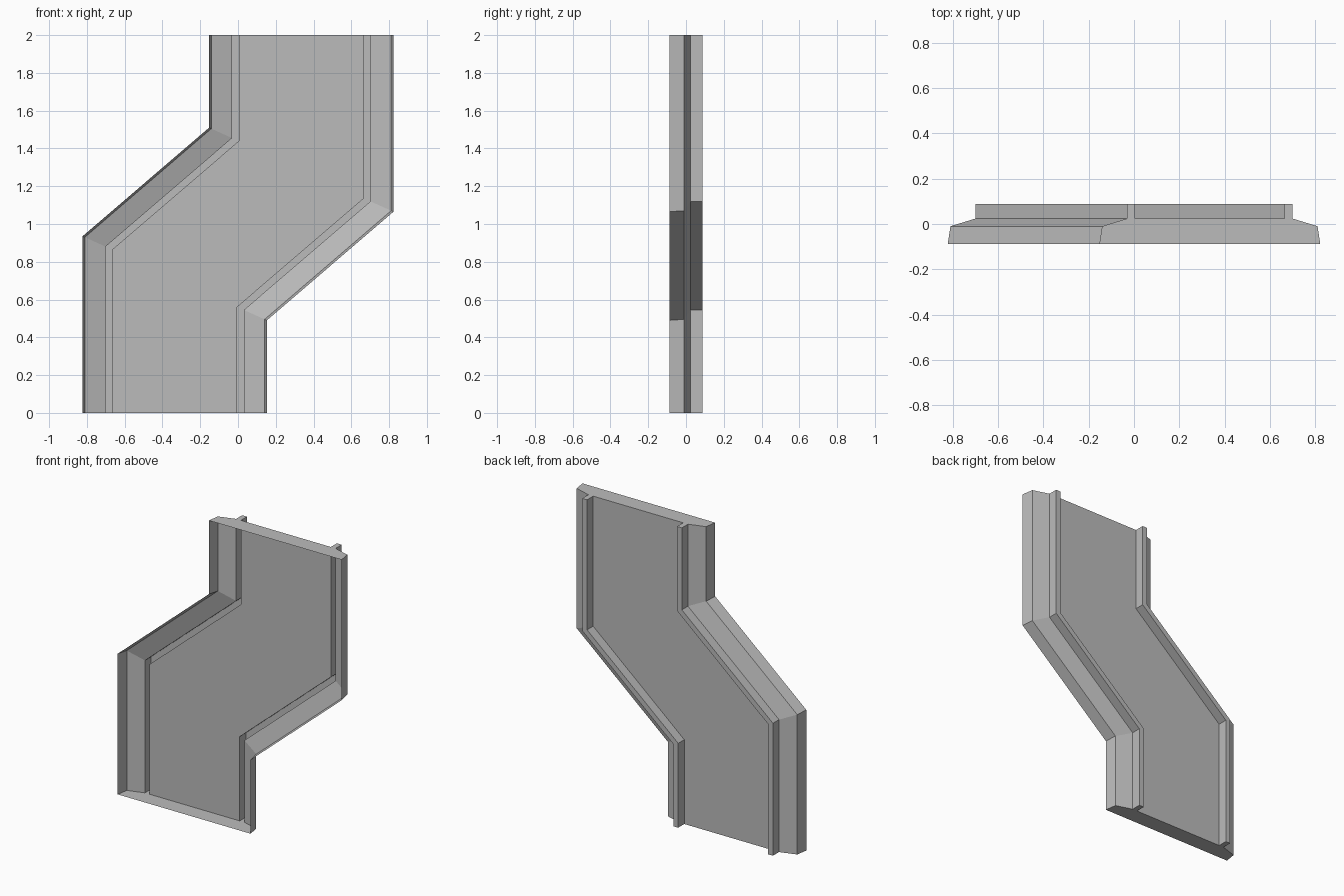
import bpy
import bmesh

if "Cube" in bpy.data.objects:
    bpy.data.objects.remove(bpy.data.objects["Cube"], do_unlink=True)

HEIGHT = 2.0
MITRE = 0.45  # rise of the bend corners per unit of inset

# Edge profile, from the open front lip to the panel: (inset, depth)
PROFILE = [(0, -0.088), (0.012, -0.01), (0.122, 0.024),
           (0.122, 0.088), (0.157, 0.088), (0.157, 0.024)]

grey = bpy.data.materials.new("plain grey")
grey.use_nodes = True
colour = (0.5, 0.5, 0.5, 1)
grey.diffuse_color = colour
grey.node_tree.nodes["Principled BSDF"].inputs["Base Color"].default_value = colour


def edge_path(inset):
    """Stepped side outline on +x, from bottom to top."""
    low, high = 0.153 - inset, 0.823 - inset
    rise = MITRE * inset
    return [(low, 0), (low, 0.49 + rise), (high, 1.065 + rise), (high, HEIGHT)]


bm = bmesh.new()

# Both sides: the second is the first turned half way round
sides = []
for turned in (False, True):
    rows = []
    for inset, depth in PROFILE:
        path = edge_path(inset)
        if turned:
            path = [(-x, HEIGHT - z) for x, z in path]
        rows.append([bm.verts.new((x, depth, z)) for x, z in path])
    for a, b in zip(rows, rows[1:]):
        for i in range(len(a) - 1):
            bm.faces.new((a[i], a[i + 1], b[i + 1], b[i]))
    sides.append(rows)

# Flat panel between the two ridges
right, left = sides
bm.faces.new(right[-1] + left[-1])

# Bottom and top end caps
for a, b in ((right, left), (left, right)):
    bm.faces.new([row[0] for row in a] + [row[-1] for row in reversed(b)])

bmesh.ops.recalc_face_normals(bm, faces=bm.faces)

mesh = bpy.data.meshes.new("stepped_panel")
bm.to_mesh(mesh)
bm.free()
mesh.materials.append(grey)
panel = bpy.data.objects.new("stepped_panel", mesh)
bpy.context.collection.objects.link(panel)
